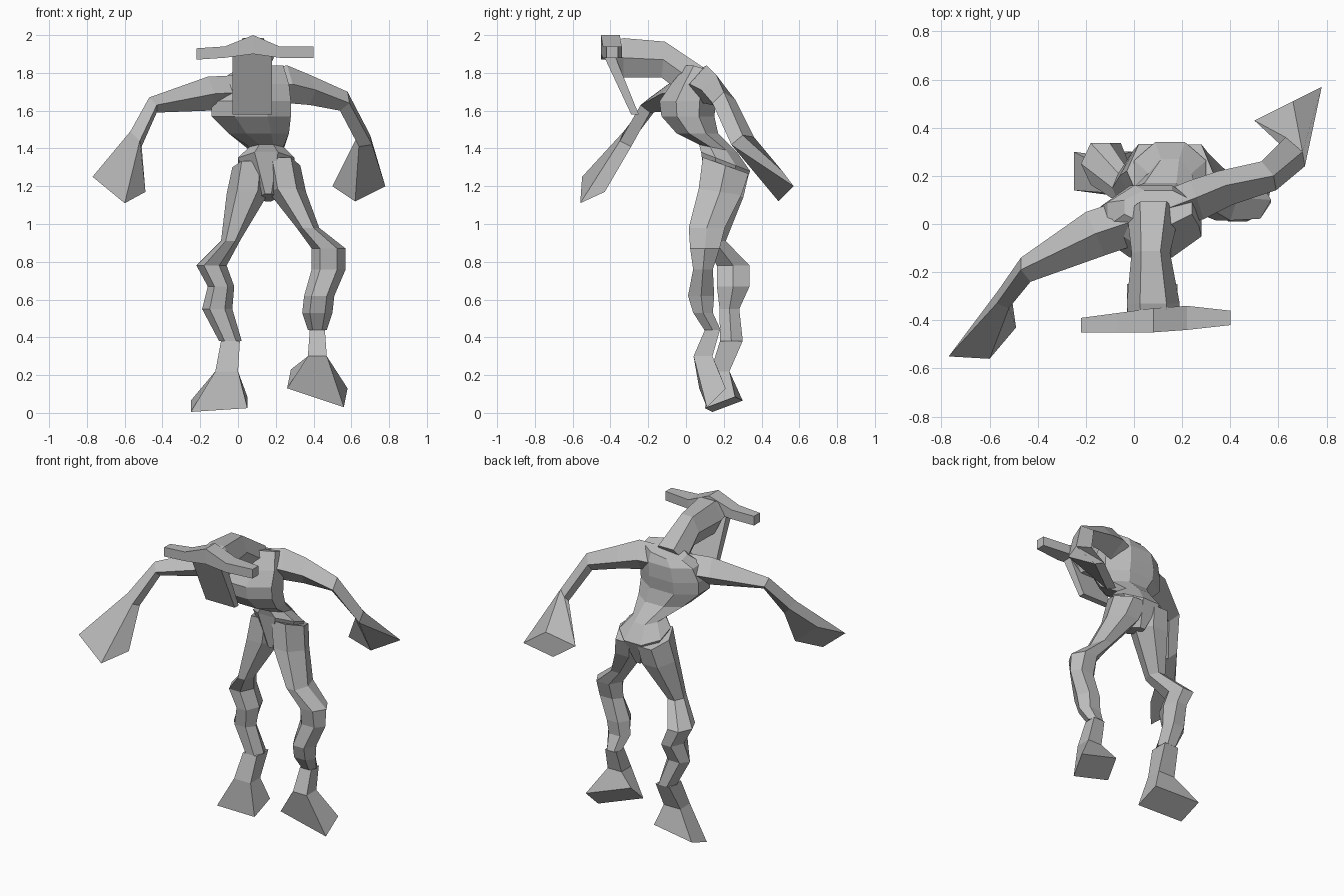
import bpy
import bmesh
import math
from mathutils import Vector

# All part measurements below are in hundredths of a unit
UNIT = 0.01

default_cube = bpy.data.objects.get("Cube")
if default_cube:
    bpy.data.objects.remove(default_cube, do_unlink=True)

skin = bpy.data.materials.new("plain grey")
skin.use_nodes = True
grey = (0.5, 0.5, 0.5, 1)
skin.diffuse_color = grey
skin.node_tree.nodes["Principled BSDF"].inputs["Base Color"].default_value = grey


def level(x, y, z, half_width, half_depth, rise=0):
    """A horizontal cross-section, optionally rising toward the back."""
    return (x, y, z), (half_width, 0, 0), (0, half_depth, rise)


def upright(x, y, z, half_width, half_height, lean=0):
    """A cross-section facing along y, leaning forward or back."""
    return (x, y, z), (half_width, 0, 0), (0, lean, half_height)


def sideways(x, y, z, half_depth, half_height):
    """A cross-section facing along x."""
    return (x, y, z), (0, half_depth, 0), (0, 0, half_height)


def loft(name, rings, sides=4, flat_sided=True):
    """Skin a low-poly tube over cross-sections given as centre and two half axes."""
    mesh_builder = bmesh.new()
    loops = []
    phase = math.pi / sides if flat_sided else 0
    reach = 1 / math.cos(phase)
    for centre, across, along in rings:
        centre, across, along = Vector(centre), Vector(across), Vector(along)
        loop = []
        for index in range(sides):
            angle = math.tau * index / sides + phase
            offset = across * math.cos(angle) + along * math.sin(angle)
            loop.append(mesh_builder.verts.new((centre + offset * reach) * UNIT))
        loops.append(loop)
    for lower, upper in zip(loops, loops[1:]):
        for index in range(sides):
            following = (index + 1) % sides
            mesh_builder.faces.new((lower[index], lower[following],
                                    upper[following], upper[index]))
    mesh_builder.faces.new(loops[0])
    mesh_builder.faces.new(loops[-1])
    bmesh.ops.recalc_face_normals(mesh_builder, faces=mesh_builder.faces)
    mesh = bpy.data.meshes.new(name)
    mesh_builder.to_mesh(mesh)
    mesh_builder.free()
    mesh.materials.append(skin)
    part = bpy.data.objects.new(name, mesh)
    bpy.context.collection.objects.link(part)
    return part


# Torso: hunched chest, narrow waist and tilted pelvis set back
loft("torso", [
    ((10, 7, 181), (14, 0, 2), (0, 7, -2)),
    level(8, 4, 174, 19, 12),
    level(7, 1, 165, 21, 15),
    level(7, 1, 157, 21, 14),
    level(11, 6, 148, 16, 11),
    level(15, 17, 140, 9, 10, -2),
    level(15, 21, 133, 15, 13, -5),
    level(16, 19, 114, 4, 8, -2),
], sides=8)

# Neck and head reaching forward, widening at the brow
loft("head", [
    upright(8, 5, 175, 11, 9, 5),
    upright(7, -12, 187, 8, 11, 1),
    upright(8, -33, 188, 11, 12),
    upright(8, -43, 191, 10, 5, -1),
], sides=6, flat_sided=False)

# Long thin face hanging from the brow
loft("face_plate", [
    level(7.5, -41, 190, 10.5, 3),
    level(7.5, -27, 158, 10.5, 2),
])

# Brow bar with a stalk on each side
loft("brow_stalks", [
    sideways(-22, -42, 190, 3, 3),
    sideways(-7, -41, 191, 4, 3),
    sideways(8, -40, 195, 5, 5),
    sideways(22, -39, 191, 5, 3),
    sideways(40, -39, 191, 3, 3),
])

# Arms: diamond sections, flaring into blunt hands
loft("left_arm", [
    ((10, 5, 172), (-2, 7, 0), (0, 0, 9)),
    ((26, 10, 174), (-3, 8, 0), (0, 1, 10)),
    ((38, 15, 171), (-3, 7, 0), (0, 1, 8)),
    ((56, 20, 165), (-3, 6, 1), (2, 0, 5)),
    ((67, 30, 144), (-4, 6, 2), (3, 0, 3)),
    ((64, 50, 120), (-14, -7, 0), (2, 1, 8)),
], flat_sided=False)
loft("right_arm", [
    ((5, 3, 170), (-4, 9, 0), (0, 0, 9)),
    ((-16, -4, 169), (-4, 9, 0), (0, 0, 9)),
    ((-45, -19, 163), (-2, 5, 0), (-2, 0, 4)),
    ((-54, -31, 145), (-2, 4, 1), (-3, -2, 4)),
    ((-63, -49, 121), (-3, 7, 10), (-14, -6, 4)),
], flat_sided=False)

# Legs: broad thighs running into zigzag shins
loft("left_leg", [
    level(23, 21, 131, 10, 14, -5),
    level(26, 18, 117, 10, 13, -2),
    level(37, 11, 98, 6, 11),
    level(48, 10, 87, 9, 9),
    level(48, 9, 76, 9, 6),
    level(43, 8, 62, 8, 8),
    level(42, 9, 53, 8, 6),
    level(42, 14, 44, 5, 5),
], sides=6, flat_sided=False)
loft("right_leg", [
    level(7, 22, 130, 10, 13, -4),
    level(5, 20, 116, 11, 12, -2),
    level(-4, 15, 91, 5, 7),
    level(-14, 25, 78, 8, 10),
    level(-9, 25, 67, 7, 10),
    level(-11, 23, 55, 8, 6),
    level(-4, 24, 38, 6, 7),
], sides=6, flat_sided=False)

# Ankles flaring into wide, blunt, tilted feet
loft("left_foot", [
    level(42, 14, 44, 4, 4),
    level(42, 9, 30, 5, 5),
    ((42, 14, 13), (15, 2, -5), (1, 5, 5)),
])
loft("right_foot", [
    level(-4, 24, 38, 5, 6),
    level(-6, 18, 22, 6, 5),
    ((-10, 20, 4.5), (15, -2, 1), (0, 8, 3)),
])
